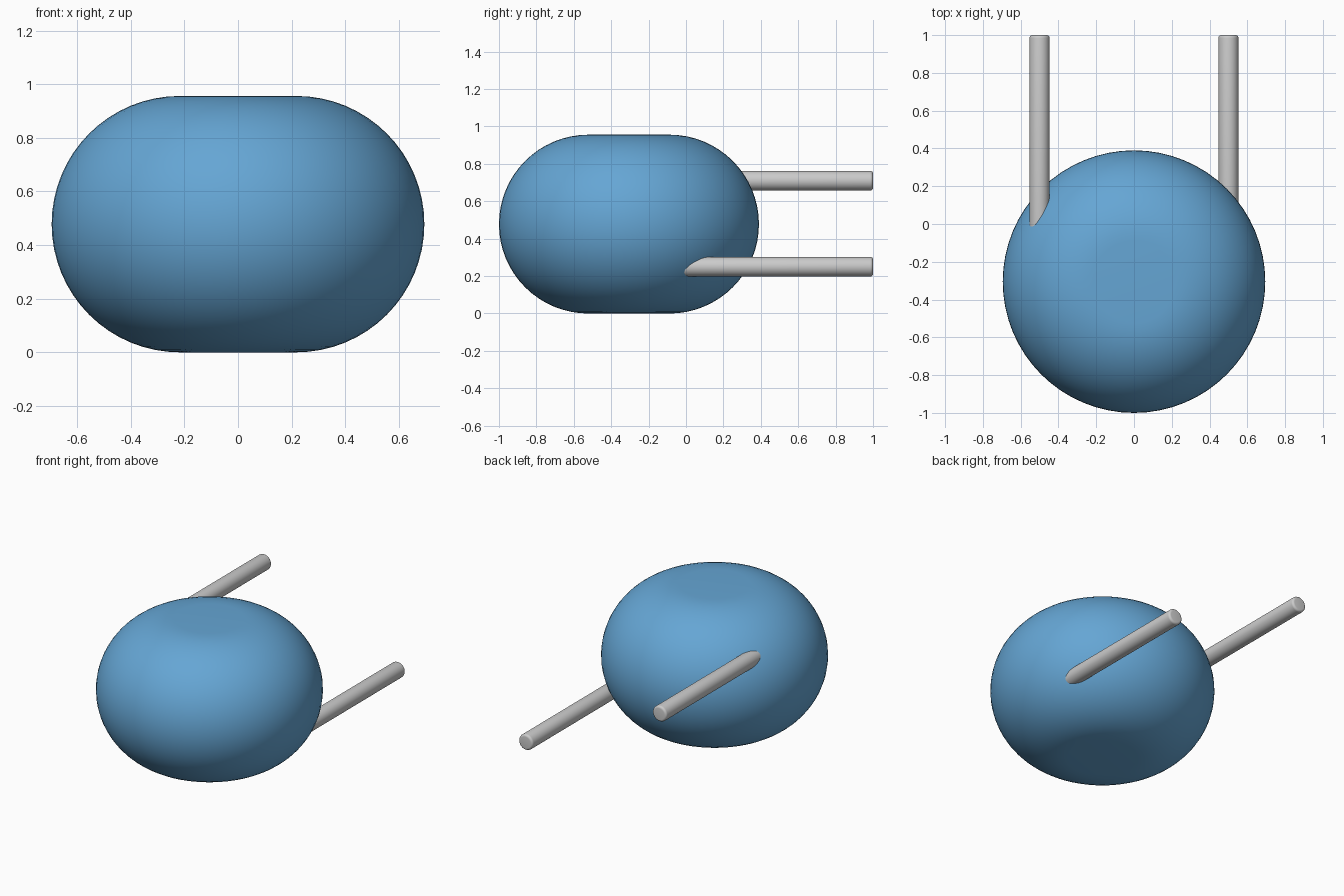
import bpy, bmesh, math
from mathutils import Matrix

if "Cube" in bpy.data.objects:
    bpy.data.objects.remove(bpy.data.objects["Cube"])


def lathe(name, profile, matrix, sides):
    """Revolve a (radius, height) profile around z, then place it."""
    bm = bmesh.new()
    verts = [bm.verts.new((r, 0, z)) for r, z in profile]
    edges = [bm.edges.new(pair) for pair in zip(verts, verts[1:])]
    bmesh.ops.spin(bm, geom=verts + edges, axis=(0, 0, 1), cent=(0, 0, 0),
                   angle=math.tau, steps=sides)
    bmesh.ops.remove_doubles(bm, verts=bm.verts, dist=0.0001)
    bmesh.ops.recalc_face_normals(bm, faces=bm.faces)
    mesh = bpy.data.meshes.new(name)
    bm.to_mesh(mesh)
    bm.free()
    mesh.shade_smooth()
    obj = bpy.data.objects.new(name, mesh)
    bpy.context.collection.objects.link(obj)
    obj.matrix_world = matrix
    return obj


def arc(r, z, radius, start, end, steps):
    """Points of an arc in the profile plane, angles in degrees."""
    angles = [math.radians(start + (end - start) * i / steps) for i in range(steps + 1)]
    return [(r + radius * math.cos(a), z + radius * math.sin(a)) for a in angles]


# Rounded body with flat top and bottom
HALF = 0.478
FLAT = 0.695 - HALF
profile = [(0, 0)] + arc(FLAT, HALF, HALF, -90, 90, 32) + [(0, 2 * HALF)]
body = lathe("body", profile, Matrix.Translation((0, -0.305, 0)), 64)
blue = bpy.data.materials.new("blue")
blue.diffuse_color = (0.13, 0.38, 0.66, 1)
blue.use_nodes = True
blue.node_tree.nodes["Principled BSDF"].inputs["Base Color"].default_value = blue.diffuse_color
body.data.materials.append(blue)

# Two pins with rounded ends, one low on the right and one high on the left
RADIUS, ROUND, START, END = 0.053, 0.015, -0.2, 1.0
length = END - START
pin_profile = ([(0, 0)]
               + arc(RADIUS - ROUND, ROUND, ROUND, -90, 0, 5)
               + arc(RADIUS - ROUND, length - ROUND, ROUND, 0, 90, 5)
               + [(0, length)])
for name, x, z in (("right_pin", 0.5, 0.25), ("left_pin", -0.5, 0.71)):
    place = Matrix.Translation((x, START, z)) @ Matrix.Rotation(-math.pi / 2, 4, 'X')
    lathe(name, pin_profile, place, 32)
